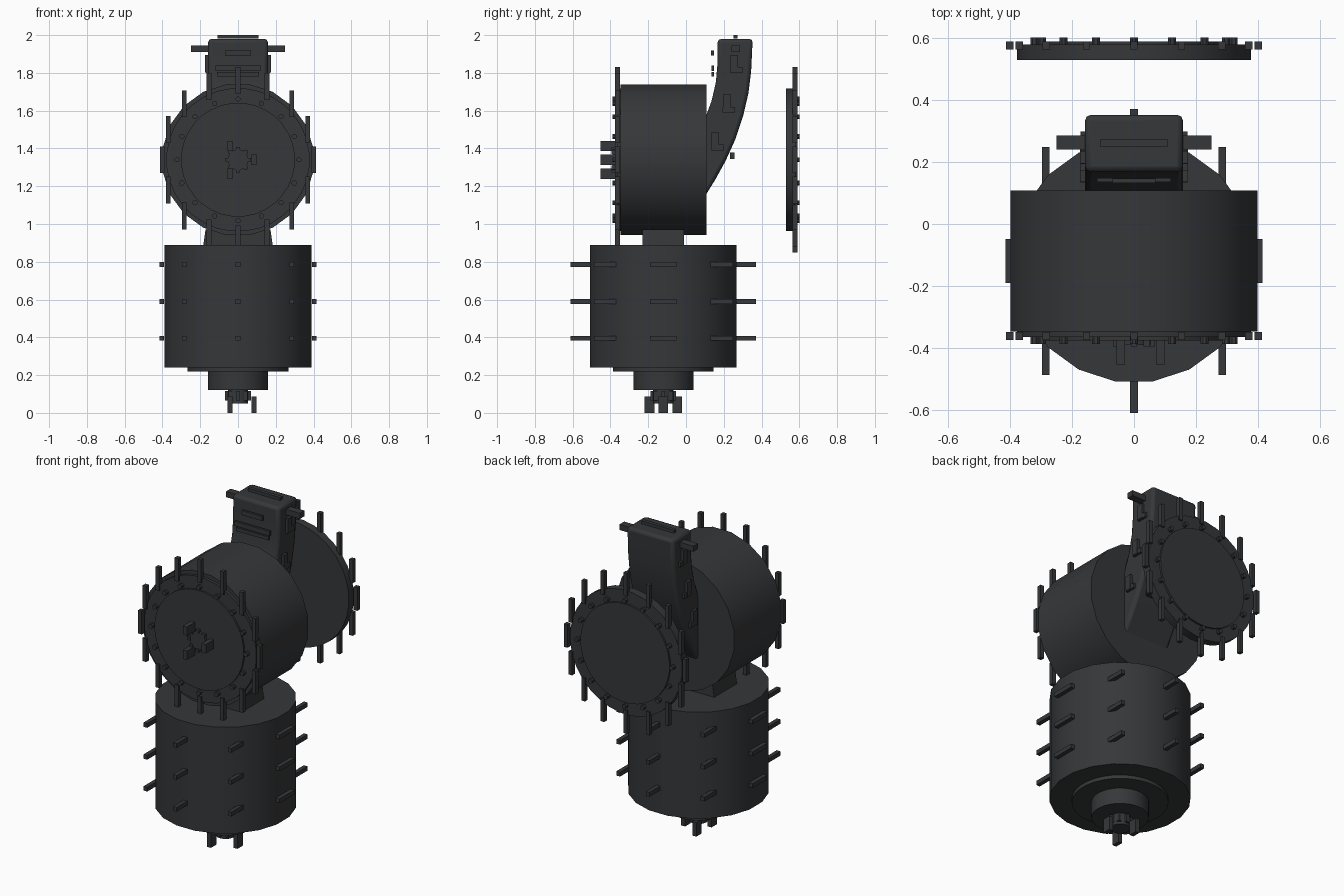
import bpy, bmesh
from math import sin, cos, pi, radians
from mathutils import Matrix

if "Cube" in bpy.data.objects:
    bpy.data.objects.remove(bpy.data.objects["Cube"])

mat = bpy.data.materials.new("dark_metal")
mat.diffuse_color = (0.036, 0.038, 0.041, 1)
mat.use_nodes = True
mat.node_tree.nodes["Principled BSDF"].inputs["Base Color"].default_value = mat.diffuse_color


def finish(name, bm, smooth=False):
    bmesh.ops.recalc_face_normals(bm, faces=bm.faces)
    me = bpy.data.meshes.new(name)
    bm.to_mesh(me)
    bm.free()
    ob = bpy.data.objects.new(name, me)
    bpy.context.collection.objects.link(ob)
    me.materials.append(mat)
    if smooth:
        bpy.ops.object.select_all(action='DESELECT')
        ob.select_set(True)
        bpy.context.view_layer.objects.active = ob
        bpy.ops.object.shade_smooth_by_angle(angle=radians(35))
    return ob


def add_cyl(bm, c, r, h, axis='Z', n=20):
    m = Matrix.Translation(c)
    if axis == 'Y':
        m = m @ Matrix.Rotation(pi / 2, 4, 'X')
    m = m @ Matrix.Rotation(pi / n, 4, 'Z')
    bmesh.ops.create_cone(bm, cap_ends=True, segments=n, radius1=r, radius2=r, depth=h, matrix=m)


def add_box(bm, c, s):
    bmesh.ops.create_cube(bm, size=1, matrix=Matrix.Translation(c) @ Matrix.Diagonal((*s, 1)))


def cylinder(name, *a, **k):
    bm = bmesh.new()
    add_cyl(bm, *a, **k)
    return finish(name, bm, True)


def boxes(name, items):
    bm = bmesh.new()
    for c, s in items:
        add_box(bm, c, s)
    return finish(name, bm)


def ring(n):
    return [(cos(2 * pi * i / n), sin(2 * pi * i / n)) for i in range(n)]


CY, CZ = -0.12, 1.34  # lower drum axis y, upper drum axis z

# lower drum with stepped base
cylinder("lower_drum", (0, CY, 0.565), 0.393, 0.65)
cylinder("base_flange", (0, CY, 0.23), 0.268, 0.024, n=32)
cylinder("base_neck", (0, CY, 0.175), 0.16, 0.11, n=32)

# lower drum tabs, all lying along y
boxes("lower_drum_tabs", [((0.403 * c, CY + 0.42 * s, z), (0.025, 0.142, 0.026))
                          for z in (0.395, 0.59, 0.785) for c, s in ring(8)])

# base hub, its ribs and three prongs
cylinder("base_hub", (0, CY, 0.09), 0.055, 0.08, n=16)
boxes("base_hub_ribs", [((0.058 * c, CY + 0.058 * s, 0.09), (0.02, 0.02, 0.05)) for c, s in ring(8)])
boxes("base_prongs", [((0.085 * c, CY + 0.085 * s, 0.043), (0.026, 0.052, 0.086)) for c, s in ring(3)])

# neck between the drums
bm = bmesh.new()
add_box(bm, (0, CY, 0.925), (0.37, 0.22, 0.09))
for v in bm.verts:
    if v.co.z > 0.93:
        v.co.x *= 0.93
finish("drum_neck", bm)
boxes("neck_collar", [((0, CY, 0.955), (0.30, 0.17, 0.05))])

# upper drum lying along y
cylinder("upper_drum", (0, -0.12, CZ), 0.404, 0.455, axis='Y')


def end_cap(prefix, y, d):
    """Round cap with bolts and fins; y is the fin plane, d the outward direction."""
    cylinder(prefix + "_rim", (0, y - d * 0.022, CZ), 0.38, 0.05, axis='Y', n=32)
    cylinder(prefix + "_plate", (0, y + d * 0.005, CZ), 0.302, 0.018, axis='Y', n=32)
    bm = bmesh.new()
    for c, s in ring(16):
        add_cyl(bm, (0.322 * c, y + d * 0.011, CZ + 0.322 * s), 0.014, 0.03, axis='Y', n=8)
    finish(prefix + "_bolts", bm, True)
    boxes(prefix + "_fins", [((0.401 * c, y, CZ + 0.42 * s), (0.024, 0.026, 0.142)) for c, s in ring(16)])


end_cap("front_cap", -0.362, -1)
end_cap("rear_cap", 0.576, 1)

# front hub with ribs and three prongs
cylinder("front_hub", (0, -0.375, CZ), 0.055, 0.03, axis='Y', n=16)
boxes("front_hub_ribs", [((0.058 * c, -0.378, CZ + 0.058 * s), (0.02, 0.035, 0.02)) for c, s in ring(8)])
boxes("front_prongs", [((0.085 * c, -0.41, CZ + 0.085 * s), (0.028, 0.086, 0.054)) for c, s in ring(3)])

# curved arm: side profile (y, z) extruded across x
outer = [(0.09, 1.13), (0.155, 1.235), (0.21, 1.335), (0.262, 1.45), (0.302, 1.57),
         (0.33, 1.69), (0.345, 1.81), (0.353, 1.98)]
inner = [(0.168, 1.98), (0.166, 1.84), (0.158, 1.75), (0.135, 1.65), (0.09, 1.53)]
bm = bmesh.new()
f = bm.faces.new([bm.verts.new((-0.158, y, z)) for y, z in outer + inner])
ext = bmesh.ops.extrude_face_region(bm, geom=[f])
bmesh.ops.translate(bm, vec=(0.316, 0, 0), verts=[v for v in ext['geom'] if isinstance(v, bmesh.types.BMVert)])
arm = finish("curved_arm", bm, True)
bev = arm.modifiers.new("bevel", 'BEVEL')
bev.width, bev.segments, bev.limit_method, bev.angle_limit = 0.018, 2, 'ANGLE', radians(60)

# stepped side plates on the arm
boxes("arm_side_plates", [it for sx in (-1, 1) for y, z in ((0.255, 1.85), (0.215, 1.64), (0.155, 1.44))
                          for it in (((sx * 0.163, y, z), (0.022, 0.04, 0.09)),
                                     ((sx * 0.163, y + 0.012, z - 0.035), (0.018, 0.065, 0.03)))])

# arm handles, top strip, front slats and rear bar
boxes("arm_handles", [((sx * 0.2, 0.263, 1.928), (0.10, 0.045, 0.034)) for sx in (-1, 1)])
boxes("arm_top_strip", [((0, 0.262, 1.991), (0.218, 0.022, 0.018))])
boxes("arm_front_slats", [((0, 0.14, 1.905), (0.14, 0.014, 0.028)),
                          ((0, 0.142, 1.825), (0.24, 0.014, 0.028)),
                          ((0, 0.142, 1.793), (0.22, 0.012, 0.022))])
boxes("arm_rear_bar", [((0, 0.245, 1.362), (0.22, 0.024, 0.034))])
